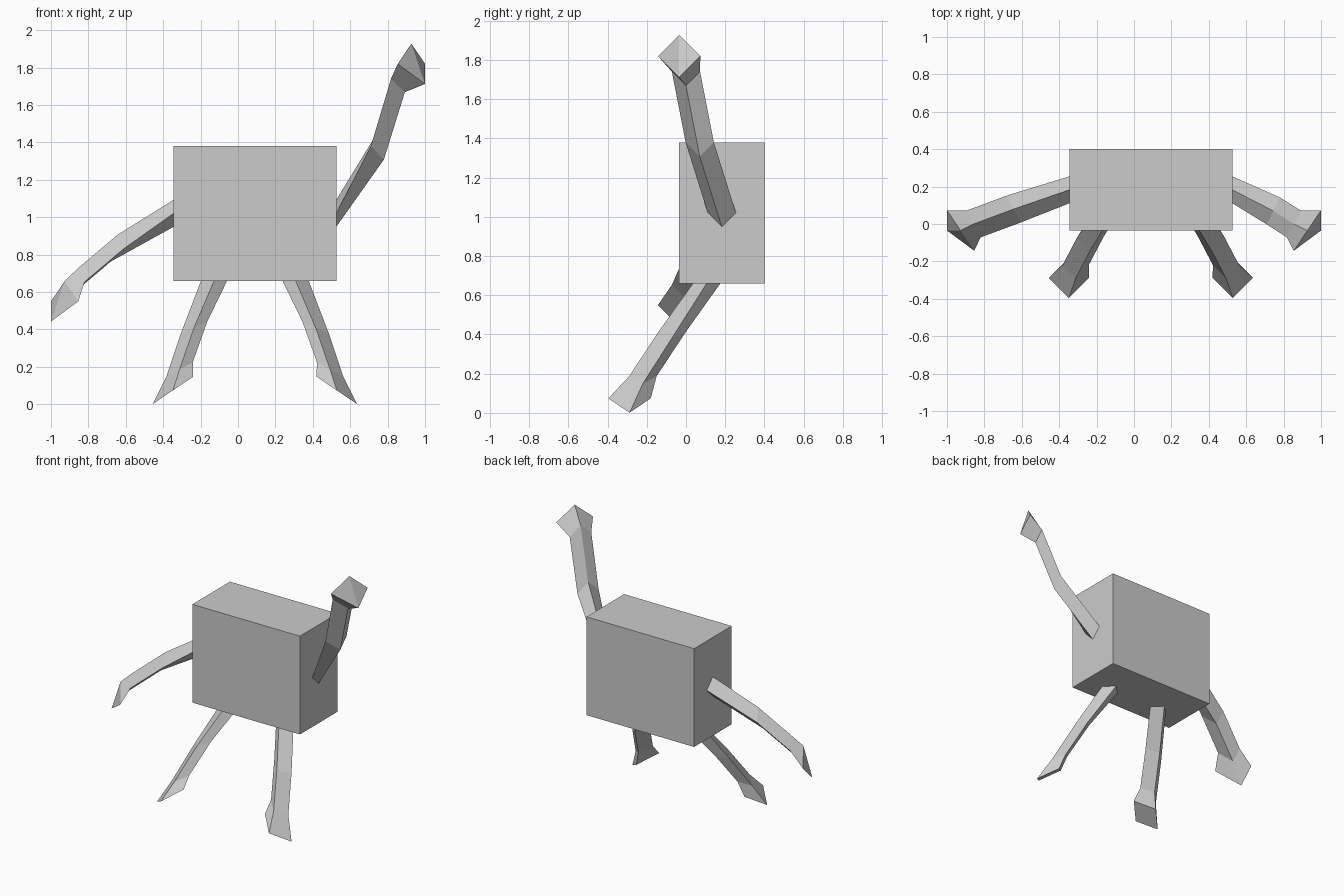
import bpy
import bmesh
from mathutils import Vector

if "Cube" in bpy.data.objects:
    bpy.data.objects.remove(bpy.data.objects["Cube"])

MID = 0.09  # the body and legs are symmetric about this x


def arm_ring(s, r, k):
    # front, top, back, bottom corners
    return [(-s * k, -r, 0), (0, 0, r), (s * k, r, 0), (s * k, 0, -r)]


def leg_ring(s, r, k):
    # outer, front, inner, back corners
    return [(s * r, 0, -k), (0, -r, 0), (-s * r, 0, k), (0, r, 0)]


def limb(name, stations, side, ring):
    """Four-sided tube through stations of (x, y, z, radius, tilt)."""
    bm = bmesh.new()
    rings = []
    for x, y, z, r, k in stations:
        c = Vector((x, y, z))
        rings.append([bm.verts.new(c + Vector(o)) for o in ring(side, r, k)])
    for a, b in zip(rings, rings[1:]):
        for i in range(4):
            j = (i + 1) % 4
            bm.faces.new((a[i], a[j], b[j], b[i]))
    bm.faces.new(rings[0])
    v = rings[-1]
    bm.faces.new((v[0], v[1], v[3]))
    bm.faces.new((v[1], v[2], v[3]))
    bmesh.ops.recalc_face_normals(bm, faces=bm.faces)
    mesh = bpy.data.meshes.new(name)
    bm.to_mesh(mesh)
    bm.free()
    bpy.context.collection.objects.link(bpy.data.objects.new(name, mesh))


# Body block
bpy.ops.mesh.primitive_cube_add(size=1, location=(MID, 0.183, 1.02))
body = bpy.context.object
body.name = "body"
body.scale = (0.872, 0.435, 0.72)

# Raised arm: shoulder, elbow, wrist, hand
limb("raised_arm", [(0.525, 0.183, 1.02, 0.072, 0),
                    (0.745, 0.07, 1.38, 0.072, 0.035),
                    (0.855, 0.0, 1.74, 0.072, 0.037),
                    (0.927, -0.035, 1.82, 0.108, 0.073)], 1, arm_ring)

# Lowered arm
limb("lowered_arm", [(-0.345, 0.183, 1.02, 0.072, 0),
                     (-0.643, 0.08, 0.835, 0.072, 0.037),
                     (-0.858, 0.0, 0.653, 0.072, 0.037),
                     (-0.927, -0.035, 0.55, 0.108, 0.073)], -1, arm_ring)

# Legs: hip, knee, ankle, foot (offsets from the body middle)
for name, s in (("left_leg", -1), ("right_leg", 1)):
    path = [(0.218, 0.105, 0.66, 0.07, 0),
            (0.325, -0.073, 0.41, 0.07, 0.03),
            (0.402, -0.22, 0.187, 0.07, 0.037),
            (0.438, -0.288, 0.074, 0.108, 0.073)]
    limb(name, [(MID + s * d, y, z, r, k) for d, y, z, r, k in path], s, leg_ring)
